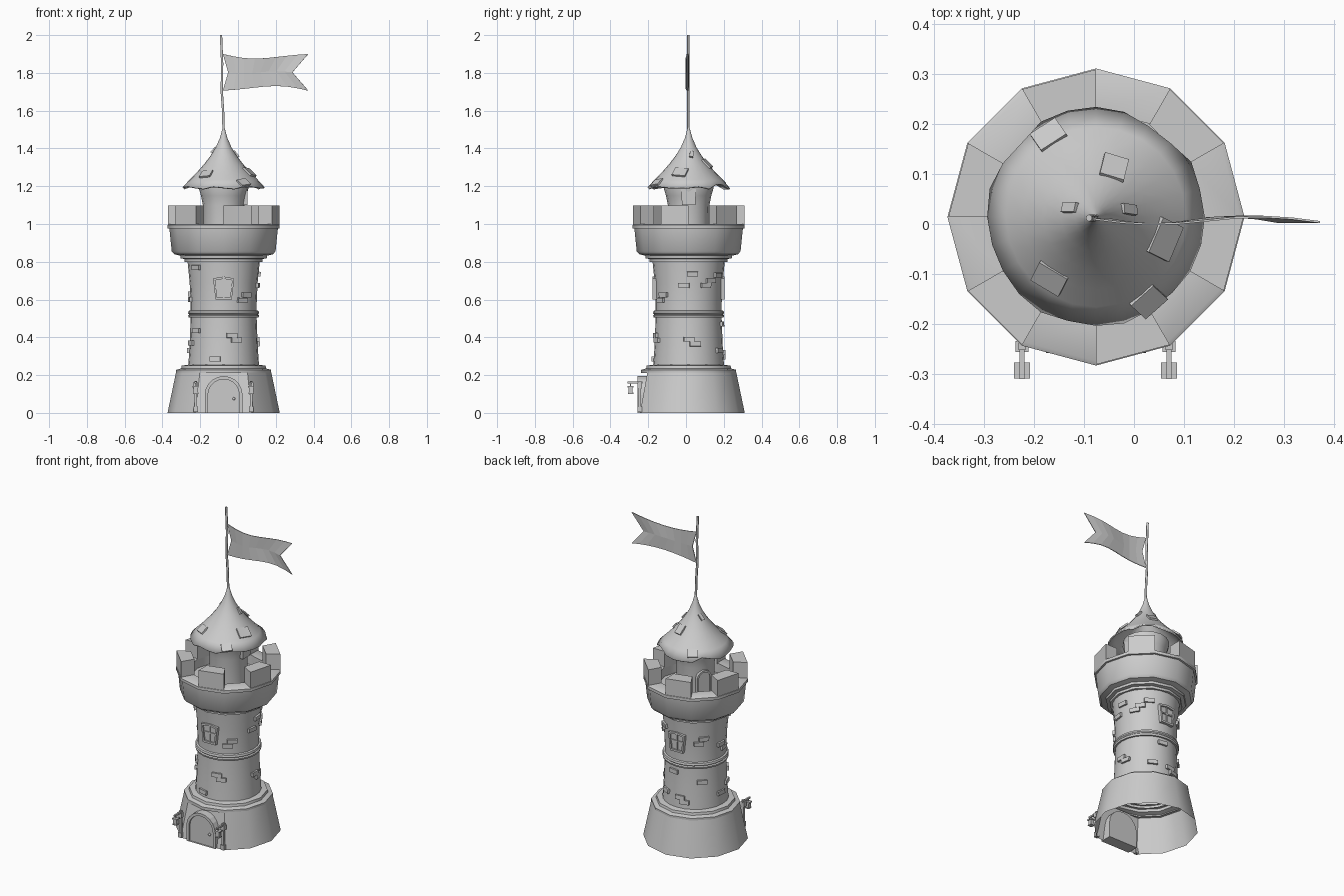
import bpy, bmesh, math, random
from math import cos, sin, pi, radians
from mathutils import Matrix, Vector

random.seed(4)
if "Cube" in bpy.data.objects:
    bpy.data.objects.remove(bpy.data.objects["Cube"])

AXIS = Matrix.Translation((-0.076, 0.014, 0))

stone = bpy.data.materials.new("pale_grey")
stone.use_nodes = True
GREY = (0.6, 0.6, 0.6, 1)
stone.diffuse_color = GREY
stone.node_tree.nodes["Principled BSDF"].inputs["Base Color"].default_value = GREY


def finish(bm, name, smooth=False):
    bmesh.ops.recalc_face_normals(bm, faces=bm.faces)
    mesh = bpy.data.meshes.new(name)
    bm.to_mesh(mesh)
    bm.free()
    obj = bpy.data.objects.new(name, mesh)
    bpy.context.collection.objects.link(obj)
    mesh.materials.append(stone)
    if smooth:
        bpy.ops.object.select_all(action='DESELECT')
        obj.select_set(True)
        bpy.context.view_layer.objects.active = obj
        bpy.ops.object.shade_smooth_by_angle(angle=radians(35))
    return obj


def lathe(name, profile, sides, cap=False, adjust=None):
    """Revolve (radius, z) points around the tower axis."""
    bm = bmesh.new()
    rings = []
    for r, z in profile:
        ring = []
        for i in range(sides):
            a = 2 * pi * i / sides
            p = Vector((r * cos(a), r * sin(a), z))
            ring.append(bm.verts.new(AXIS @ (adjust(p, i) if adjust else p)))
        rings.append(ring)
    for low, high in zip(rings, rings[1:]):
        for i in range(sides):
            j = (i + 1) % sides
            bm.faces.new((low[i], low[j], high[j], high[i]))
    if cap:
        bm.faces.new(rings[-1])
    return finish(bm, name, True)


def spot(az, r, z, tilt=0, roll=0):
    """Frame on the tower: x outward, y sideways, z up."""
    return (AXIS @ Matrix.Rotation(radians(az), 4, 'Z') @ Matrix.Translation((r, 0, z))
            @ Matrix.Rotation(-tilt, 4, 'Y') @ Matrix.Rotation(roll, 4, 'X'))


def blocks(name, items):
    """One object from several (frame, size) boxes."""
    bm = bmesh.new()
    for frame, size in items:
        bmesh.ops.create_cube(bm, size=1, matrix=frame @ Matrix.Diagonal((*size, 1)))
    return finish(bm, name)


def prism(name, az, outer, r0, r1, inner=None):
    """Extrude an outline, or the band between two outlines, outward."""
    bm = bmesh.new()
    frame = spot(az, 0, 0)
    make = lambda pts: [bm.verts.new(frame @ Vector((r0, u, z))) for u, z in pts]
    o = make(outer)
    if inner:
        n = make(inner)
        for i in range(len(o)):
            j = (i + 1) % len(o)
            bm.faces.new((o[i], o[j], n[j], n[i]))
    else:
        bm.faces.new(o)
    res = bmesh.ops.extrude_face_region(bm, geom=bm.faces[:])
    push = frame.to_3x3() @ Vector((r1 - r0, 0, 0))
    bmesh.ops.translate(bm, vec=push, verts=[v for v in res['geom'] if isinstance(v, bmesh.types.BMVert)])
    return finish(bm, name)


def radius_at(profile, z):
    for (r0, z0), (r1, z1) in zip(profile, profile[1:]):
        if z0 <= z <= z1:
            t = (z - z0) / (z1 - z0)
            return r0 + (r1 - r0) * t, math.atan2(r0 - r1, z1 - z0)
    return profile[-1][0], 0


# Flared base, open underneath, with a flat front for the door
def flat_front(p, i):
    if i == 9:
        p.y *= cos(pi / 6)
    return p

lathe("base", [(0.297, 0), (0.252, 0.215)], 12, adjust=flat_front)
lathe("base_rim", [(0.235, 0.21), (0.252, 0.21), (0.252, 0.228), (0.225, 0.235),
                   (0.222, 0.25), (0.18, 0.256)], 12)

# Shaft and its rings
SHAFT = [(0.188, 0.24), (0.18, 0.36), (0.175, 0.5), (0.175, 0.58), (0.18, 0.69), (0.192, 0.81)]
lathe("shaft", SHAFT, 24)
lathe("middle_ring", [(0.17, 0.505), (0.185, 0.505), (0.188, 0.516), (0.182, 0.522),
                      (0.188, 0.528), (0.185, 0.54), (0.17, 0.545)], 24)

# Corbelled gallery with parapet and floor
lathe("gallery", [(0.185, 0.8), (0.207, 0.8), (0.207, 0.815), (0.228, 0.818), (0.23, 0.832),
                  (0.262, 0.84), (0.275, 0.856), (0.287, 0.975), (0.297, 0.977),
                  (0.297, 0.995), (0.288, 1.0), (0.215, 1.0), (0.215, 0.94)], 12, cap=True)

# Six merlons on alternate sides of the gallery
bm = bmesh.new()
for k in range(6):
    a0 = radians(-90 + 60 * k)
    corners = []
    for z in (0.995, 1.097):
        for r, a in ((0.213, a0), (0.295, a0), (0.295, a0 + pi / 6), (0.213, a0 + pi / 6)):
            corners.append(bm.verts.new(AXIS @ Vector((r * cos(a), r * sin(a), z))))
    b, t = corners[:4], corners[4:]
    bm.faces.new(b)
    bm.faces.new(t)
    for i in range(4):
        j = (i + 1) % 4
        bm.faces.new((b[i], b[j], t[j], t[i]))
finish(bm, "merlons")

# Upper turret
lathe("turret", [(0.108, 0.94), (0.11, 1.1), (0.12, 1.15), (0.132, 1.19), (0.13, 1.215)], 16, cap=True)

# Ragged bell-shaped roof, with loose shingles
ROOF = [(0.215, 1.2), (0.18, 1.235), (0.145, 1.27), (0.105, 1.315), (0.07, 1.36),
        (0.042, 1.405), (0.02, 1.455), (0.005, 1.51)]
ragged = [random.choice((-0.012, -0.006, 0, 0.012)) for _ in range(24)]

def tear_eave(p, i):
    if p.z < 1.21:
        p.z += ragged[i]
        p.xy *= 1 - 2 * ragged[i]
    return p

roof = lathe("roof", ROOF, 24, cap=True, adjust=tear_eave)
mod = roof.modifiers.new("thickness", 'SOLIDIFY')
mod.thickness = 0.008
shingles = []
for az, z, w, h in ((-18, 1.275, 0.075, 0.06), (70, 1.32, 0.05, 0.06), (233, 1.265, 0.065, 0.05),
                    (-58, 1.22, 0.06, 0.05), (160, 1.39, 0.02, 0.04), (13, 1.37, 0.02, 0.04),
                    (120, 1.23, 0.06, 0.05)):
    r, tilt = radius_at(ROOF, z)
    shingles.append((spot(az, r + 0.004, z, tilt + 0.12, random.uniform(-0.3, 0.3)), (0.01, w, h)))
blocks("loose_shingles", shingles)

# Raised bricks on the shaft
bricks = []
for az, z in ((-143, 0.435), (-160, 0.37), (-76, 0.41), (-68, 0.385), (-104, 0.285), (-48, 0.625),
              (-56, 0.597), (-140, 0.77), (6, 0.735), (40, 0.7), (30, 0.675), (1, 0.39), (11, 0.365),
              (-8, 0.675), (-172, 0.6), (178, 0.63), (131, 0.66), (140, 0.69), (97, 0.32), (105, 0.295),
              (137, 0.42), (56, 0.73), (82, 0.47), (62, 0.33), (176, 0.33)):
    r, tilt = radius_at(SHAFT, z)
    bricks.append((spot(az, r, z, tilt), (0.02, 0.058, 0.025)))
blocks("raised_bricks", bricks)

# Front and back windows: slanted frame, pane and crossbars
def window_outline(s):
    return [(-0.043 * s, 0.66 - 0.06 * s), (0.043 * s, 0.66 - 0.06 * s), (0.056 * s, 0.66 + 0.052 * s),
            (0, 0.66 + 0.062 * s), (-0.056 * s, 0.66 + 0.052 * s)]

for side, az in (("front", -90), ("back", 90)):
    prism(side + "_window_frame", az, window_outline(1), 0.16, 0.191, window_outline(0.8))
    prism(side + "_window_pane", az, window_outline(0.82), 0.16, 0.181)
    blocks(side + "_window_bars", [(spot(az, 0.18, 0.66), (0.014, 0.008, 0.1)),
                                   (spot(az, 0.18, 0.665), (0.014, 0.088, 0.008))])

# Small turret openings
def arch(w, z0, spring):
    top = [(w * cos(a), spring + w * sin(a)) for a in (pi * i / 10 for i in range(11))]
    return [(-w, z0), (w, z0)] + top

prism("turret_window", 0, [(-0.035, 1.1), (0.035, 1.1), (0.04, 1.185), (-0.04, 1.185)], 0.1, 0.126)
prism("turret_door_frame", 150, arch(0.045, 0.95, 1.04), 0.09, 0.122, arch(0.035, 0.95, 1.04))
prism("turret_door", 150, arch(0.036, 0.95, 1.04), 0.09, 0.114)

# Arched front door with knob
prism("door_frame", -90, arch(0.1, 0, 0.095), 0.2, 0.272, arch(0.083, 0, 0.095))
prism("door", -90, arch(0.084, 0, 0.095), 0.2, 0.26)
bm = bmesh.new()
bmesh.ops.create_uvsphere(bm, u_segments=10, v_segments=6, radius=0.008,
                          matrix=spot(-90, 0.263, 0.075) @ Matrix.Translation((0, 0.054, 0)))
finish(bm, "door_knob", True)

# Lanterns on posts either side of the door
for side, x in (("right", -0.224), ("left", 0.07)):
    parts = [((-0.245, 0.09), (0.014, 0.014, 0.16)), ((-0.245, 0.02), (0.024, 0.022, 0.03)),
             ((-0.245, 0.145), (0.026, 0.022, 0.03)), ((-0.27, 0.16), (0.01, 0.08, 0.01)),
             ((-0.293, 0.15), (0.006, 0.006, 0.02)), ((-0.293, 0.138), (0.032, 0.032, 0.008)),
             ((-0.293, 0.121), (0.022, 0.022, 0.03)), ((-0.293, 0.104), (0.028, 0.028, 0.006))]
    blocks(side + "_lantern", [(Matrix.Translation((x, y, z)), s) for (y, z), s in parts])

# Slightly crooked flag pole
curve = bpy.data.curves.new("flag_pole", 'CURVE')
curve.dimensions = '3D'
curve.bevel_depth = 0.007
curve.bevel_resolution = 1
curve.use_fill_caps = True
line = curve.splines.new('POLY')
path = [(-0.076, 1.47), (-0.079, 1.6), (-0.086, 1.7), (-0.084, 1.85), (-0.09, 2.0)]
line.points.add(len(path) - 1)
for p, (x, z) in zip(line.points, path):
    p.co = (x, 0.012, z, 1)
curve.materials.append(stone)
bpy.context.collection.objects.link(bpy.data.objects.new("flag_pole", curve))

# Waving swallow-tailed flag: columns of top, middle and bottom points
bm = bmesh.new()
columns = []
for i in range(9):
    t = i / 8
    col = []
    for v in (1, 0, -1):
        x0, x1 = (-0.08, 0.372) if v else (-0.052, 0.288)
        x = x0 + (x1 - x0) * t
        z = 1.803 + v * (0.097 - 0.022 * sin(pi * t)) - 0.006 * sin(2 * pi * t)
        y = 0.01 - 0.009 * sin(2 * pi * t) - 0.006 * t
        col.append(bm.verts.new((x, y, z)))
    columns.append(col)
for a, b in zip(columns, columns[1:]):
    for k in (0, 1):
        bm.faces.new((a[k], a[k + 1], b[k + 1], b[k]))
flag = finish(bm, "flag")
mod = flag.modifiers.new("thickness", 'SOLIDIFY')
mod.thickness = 0.004
mod.offset = 0
